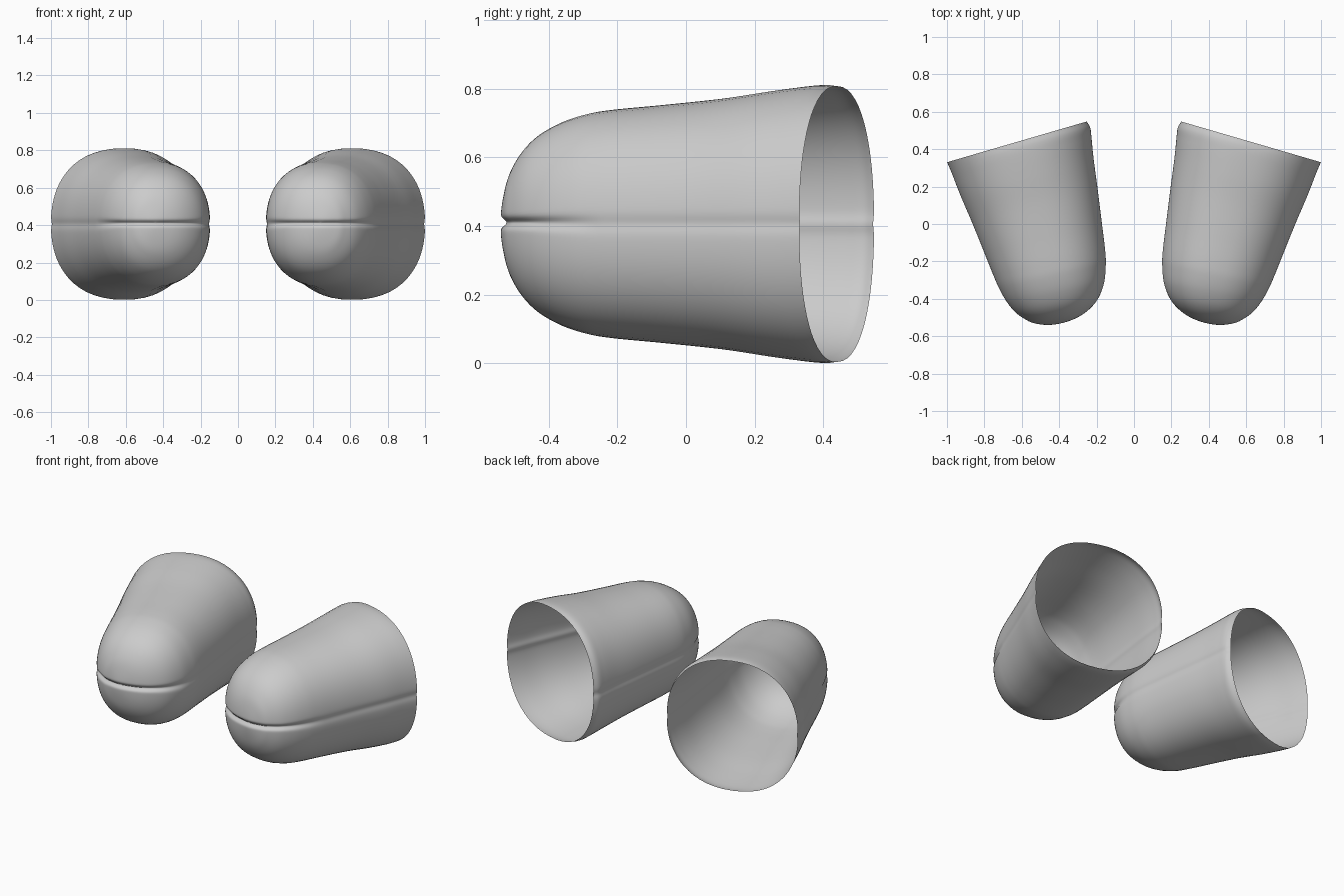
import bpy, bmesh, math
from mathutils import Vector

if "Cube" in bpy.data.objects:
    bpy.data.objects.remove(bpy.data.objects["Cube"])

ZC = 0.406        # height of the seam
N = 96            # points around each ring
POWER = 2 / 2.25  # slightly squared cross-section

# Ring stations, back opening to front tip: inner x,y, outer x,y, half height
STATIONS = [
    (.252, .548, 1.0, .33, .402),
    (.233, .515, .986, .297, .405),
    (.226, .46, .967, .25, .401),
    (.215, .35, .928, .15, .387),
    (.195, .20, .868, .01, .365),
    (.170, .00, .803, -.15, .346),
    (.152, -.15, .755, -.27, .333),
    (.150, -.23, .722, -.345, .320),
    (.160, -.32, .682, -.415, .292),
    (.195, -.405, .635, -.472, .248),
    (.255, -.470, .582, -.510, .188),
    (.335, -.515, .530, -.532, .112),
    (.440, -.540, .440, -.540, 0),
]


def catmull(p0, p1, p2, p3, t):
    return [0.5 * (2 * b + (c - a) * t + (2 * a - 5 * b + 4 * c - d) * t * t
                   + (3 * b - a - 3 * c + d) * t ** 3)
            for a, b, c, d in zip(p0, p1, p2, p3)]


def spow(v, p):
    return math.copysign(abs(v) ** p, v)


def ring_points(s):
    inner, outer, h = Vector(s[0:2]), Vector(s[2:4]), s[4]
    mid, half = (inner + outer) / 2, (outer - inner) / 2
    pts = []
    for i in range(N):
        a = 2 * math.pi * i / N
        a -= 0.42 * math.sin(2 * a)      # crowd points towards the seam
        p = mid + half * spow(math.cos(a), POWER)
        pts.append((p.x, p.y, ZC + h * spow(math.sin(a), POWER)))
    return pts


def make_shell(name):
    first = [2 * a - b for a, b in zip(STATIONS[0], STATIONS[1])]
    q = STATIONS[-2]
    after_tip = (q[2], q[3], q[0], q[1], -q[4])   # keeps the tip rounded
    pts = [first] + STATIONS + [after_tip]
    spans = len(STATIONS) - 1
    bm = bmesh.new()
    rings = []
    for k in range(spans):
        steps = 24 if k == spans - 1 else 8
        for j in range(steps):
            s = catmull(*pts[k:k + 4], j / steps)
            rings.append([bm.verts.new(c) for c in ring_points(s)])
    tip = bm.verts.new((STATIONS[-1][0], STATIONS[-1][1], ZC))
    for a, b in zip(rings, rings[1:]):
        for i in range(N):
            j = (i + 1) % N
            bm.faces.new((a[i], a[j], b[j], b[i]))
    for i in range(N):
        bm.faces.new((rings[-1][i], rings[-1][(i + 1) % N], tip))
    bmesh.ops.recalc_face_normals(bm, faces=bm.faces)
    bm.normal_update()
    if tip.normal.y > 0:
        bmesh.ops.reverse_faces(bm, faces=bm.faces)
        bm.normal_update()

    # Seam groove, deep and narrow in front, shallow and soft along the sides
    moves = []
    for v in bm.verts:
        front = min(1, max(0, (-0.25 - v.co.y) / 0.22))
        depth = 0.005 + 0.013 * front
        width = 0.022 - 0.009 * front
        moves.append(v.normal * depth * math.exp(-((v.co.z - ZC - .004 * front) / width) ** 2))
    for v, m in zip(bm.verts, moves):
        v.co -= m

    mesh = bpy.data.meshes.new(name)
    bm.to_mesh(mesh)
    bm.free()
    for p in mesh.polygons:
        p.use_smooth = True
    obj = bpy.data.objects.new(name, mesh)
    bpy.context.collection.objects.link(obj)
    return obj


# Pair of hollow rounded shells mirrored across x = 0
shells = make_shell("rounded_shell_pair")
mirror = shells.modifiers.new("mirror", 'MIRROR')
mirror.use_axis = (True, False, False)
mirror.use_mirror_merge = False
